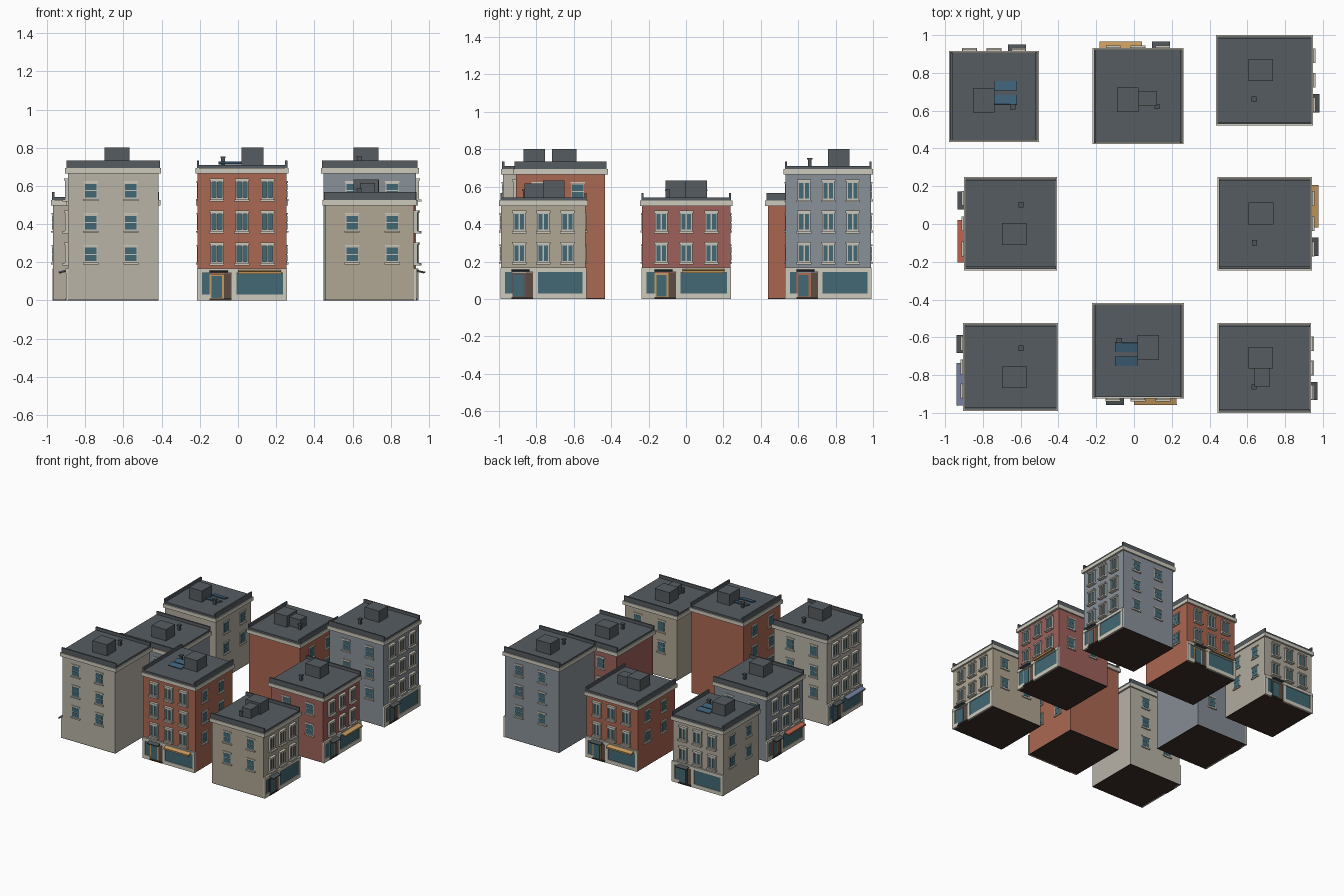
import bpy, bmesh, math
from mathutils import Matrix, Vector

if "Cube" in bpy.data.objects:
    bpy.data.objects.remove(bpy.data.objects["Cube"])


def material(name, rgb):
    m = bpy.data.materials.new(name)
    lin = [((c / 255 + 0.055) / 1.055) ** 2.4 for c in rgb]
    m.diffuse_color = (*lin, 1)
    m.use_nodes = True
    m.node_tree.nodes["Principled BSDF"].inputs["Base Color"].default_value = m.diffuse_color
    return m


COMMON = {n: material(n, c) for n, c in {
    "trim": (206, 202, 188), "roof": (86, 92, 97), "glass": (66, 104, 115),
    "frame": (196, 194, 184), "base": (62, 49, 41), "solar": (62, 96, 120),
    "metal": (78, 84, 88), "recess": (92, 76, 66)}.items()}

FLOOR = 0.167


class Building:
    """Collects boxes in local space (street front at -y), one mesh per part."""

    def __init__(self, name, rect, turn, wall, accent, floors):
        x0, x1, y0, y1 = rect
        self.name, self.floors = name, floors
        dx, dy = x1 - x0, y1 - y0
        if turn % 180:
            dx, dy = dy, dx
        self.w, self.d = dx - 0.022, dy - 0.03
        self.place = (Matrix.Translation(((x0 + x1) / 2, (y0 + y1) / 2, 0))
                      @ Matrix.Rotation(math.radians(turn), 4, 'Z'))
        self.mats = dict(COMMON)
        self.mats["walls"] = material(name + "_wall", wall)
        self.mats["accent"] = material(name + "_accent", accent)
        self.parts = {}

    def box(self, part, mat, center, size, tilt=0, side=0):
        bm = self.parts.setdefault((part, mat), bmesh.new())
        m = (Matrix.Rotation(side, 4, 'Z') @ Matrix.Translation(center)
             @ Matrix.Rotation(tilt, 4, 'X') @ Matrix.Diagonal((*size, 1)))
        bmesh.ops.create_cube(bm, size=1, matrix=m)

    def span(self, part, mat, x0, x1, y0, y1, z0, z1):
        self.box(part, mat, ((x0 + x1) / 2, (y0 + y1) / 2, (z0 + z1) / 2),
                 (x1 - x0, y1 - y0, z1 - z0))

    def finish(self):
        for (part, mat), bm in self.parts.items():
            me = bpy.data.meshes.new(part)
            bm.to_mesh(me)
            bm.free()
            me.materials.append(self.mats[mat])
            ob = bpy.data.objects.new(f"{self.name}_{part}", me)
            ob.matrix_world = self.place
            bpy.context.collection.objects.link(ob)


def front_windows(b):
    f = -b.d / 2
    for i in range(1, b.floors):
        z = FLOOR * i + 0.078
        for k in (-1, 0, 1):
            x = k * b.w * 0.285
            # frame bars around two tall panes
            for s in (-1, 0, 1):
                b.box("window_frames", "frame", (x + s * 0.03, f - 0.007, z),
                      (0.008, 0.018, 0.092))
            for s in (-1, 1):
                b.box("window_frames", "frame", (x, f - 0.007, z + s * 0.045),
                      (0.068, 0.018, 0.008))
            b.box("window_glass", "glass", (x, f - 0.003, z), (0.056, 0.01, 0.086))
            b.box("window_sills", "trim", (x, f - 0.014, z - 0.055), (0.078, 0.03, 0.012))
            b.box("window_lintels", "trim", (x, f - 0.01, z + 0.054), (0.076, 0.022, 0.011))


def side_windows(b):
    # two sash columns on each flank
    for turn, mirror in ((-math.pi / 2, 1), (math.pi / 2, -1)):
        f = -b.w / 2
        for i in range(1, b.floors):
            z = FLOOR * i + 0.074
            for x in (0.117 * mirror, -0.093 * mirror):
                for s in (-1, 1):
                    b.box("side_window_glass", "glass", (x, f - 0.001, z + s * 0.019),
                          (0.06, 0.008, 0.033), side=turn)
                b.box("side_window_frames", "frame", (x, f, z), (0.068, 0.006, 0.08), side=turn)
                b.box("side_window_sills", "trim", (x, f - 0.003, z - 0.048),
                      (0.08, 0.014, 0.01), side=turn)
                b.box("side_window_lintels", "trim", (x, f - 0.002, z + 0.046),
                      (0.076, 0.01, 0.009), side=turn)


def shopfront(b, awning):
    f, h = -b.d / 2, b.w / 2
    # stone surround: fascia, piers, plinth
    b.span("shop_fascia", "trim", -h - 0.003, h + 0.003, f - 0.014, f, 0.145, 0.168)
    for x0, x1 in ((-h - 0.003, -h + 0.022), (-0.055, -0.03), (h - 0.018, h + 0.003)):
        b.span("shop_piers", "trim", x0, x1, f - 0.012, f, 0, 0.146)
    b.span("shop_plinth", "trim", -0.03, h - 0.018, f - 0.012, f, 0, 0.03)
    # display glass, side light, door
    b.span("shop_glass", "glass", -0.03, h - 0.018, f - 0.006, f, 0.03, 0.146)
    b.span("side_light", "glass", -h + 0.022, -0.165, f - 0.006, f, 0.03, 0.146)
    b.span("side_light_plinth", "trim", -h + 0.022, -0.165, f - 0.012, f, 0, 0.03)
    b.span("door_frame", "accent", -0.17, -0.094, f - 0.008, f, 0.01, 0.138)
    b.span("door", "glass", -0.159, -0.105, f - 0.012, f, 0.014, 0.128)
    b.span("door_step", "base", -0.17, -0.055, f - 0.014, f, 0, 0.01)
    b.span("entry_panel", "recess", -0.094, -0.055, f - 0.006, f, 0.01, 0.14)
    b.box("door_hood", "metal", (-0.122, f - 0.027, 0.151), (0.096, 0.044, 0.008), 0.2)
    if awning:
        b.box("awning", "accent", (0.092, f - 0.027, 0.153), (0.225, 0.044, 0.007), 0.25)
        b.span("awning_valance", "accent", -0.02, 0.205, f - 0.048, f - 0.044, 0.138, 0.149)


def roof(b, extra):
    top = FLOOR * b.floors
    h, e = b.w / 2 + 0.011, b.d / 2 + 0.015
    b.span("cornice", "trim", -h, h, -e, e, top - 0.003, top + 0.026)
    b.span("roof_deck", "roof", -h + 0.008, h - 0.008, -e + 0.008, e - 0.008,
           top + 0.02, top + 0.042)
    for s in (-1, 1):
        b.box("side_parapets", "roof", (s * (h - 0.013), 0, top + 0.045),
              (0.012, 2 * e - 0.014, 0.042))
    # stair hut and vent pipe
    r = top + 0.04
    b.span("stair_hut", "roof", -0.003, 0.112, -0.045, 0.085, r, top + 0.133)
    b.span("vent_pipe", "metal", -0.11, -0.09, 0.045, 0.065, r, r + 0.045)
    b.span("vent_cap", "metal", -0.114, -0.086, 0.041, 0.069, r + 0.037, r + 0.045)
    if extra == "solar":
        for y in (-0.055, 0.018):
            b.box("solar_panels", "solar", (-0.063, y, r + 0.012), (0.12, 0.05, 0.006), 0.2)
    if extra == "unit":
        b.span("air_unit", "roof", -0.1, -0.003, -0.028, 0.052, r, top + 0.115)


# name, cornice rectangle (x0, x1, y0, y1), turn, wall, accent, floors, awning, roof extra
BLOCK = [
    ("northwest", (-0.98, -0.503, 0.435, 0.917), 180, (178, 171, 157), (80, 90, 96), 3, 0, "solar"),
    ("north", (-0.22, 0.263, 0.423, 0.931), 180, (170, 102, 80), (200, 155, 95), 3, 1, "unit"),
    ("northeast", (0.434, 0.947, 0.522, 1.0), 90, (137, 145, 153), (178, 108, 78), 4, 0, None),
    ("west", (-0.90, -0.407, -0.245, 0.248), 270, (133, 140, 148), (190, 100, 80), 3, 1, None),
    ("east", (0.443, 0.942, -0.245, 0.248), 90, (158, 97, 90), (200, 155, 95), 3, 1, None),
    ("southwest", (-0.905, -0.402, -0.99, -0.525), 270, (184, 179, 167), (115, 128, 160), 4, 1, None),
    ("south", (-0.222, 0.265, -0.925, -0.418), 0, (170, 104, 82), (200, 155, 95), 4, 1, "solar"),
    ("southeast", (0.443, 0.938, -1.0, -0.525), 90, (176, 166, 146), (90, 84, 90), 3, 0, "unit"),
]

for name, rect, turn, wall, accent, floors, awning, extra in BLOCK:
    b = Building(name, rect, turn, wall, accent, floors)
    b.span("walls", "walls", -b.w / 2, b.w / 2, -b.d / 2, b.d / 2, 0.004, FLOOR * floors)
    b.span("base", "base", -b.w / 2, b.w / 2, -b.d / 2, b.d / 2, 0, 0.004)
    front_windows(b)
    side_windows(b)
    shopfront(b, awning)
    roof(b, extra)
    b.finish()
